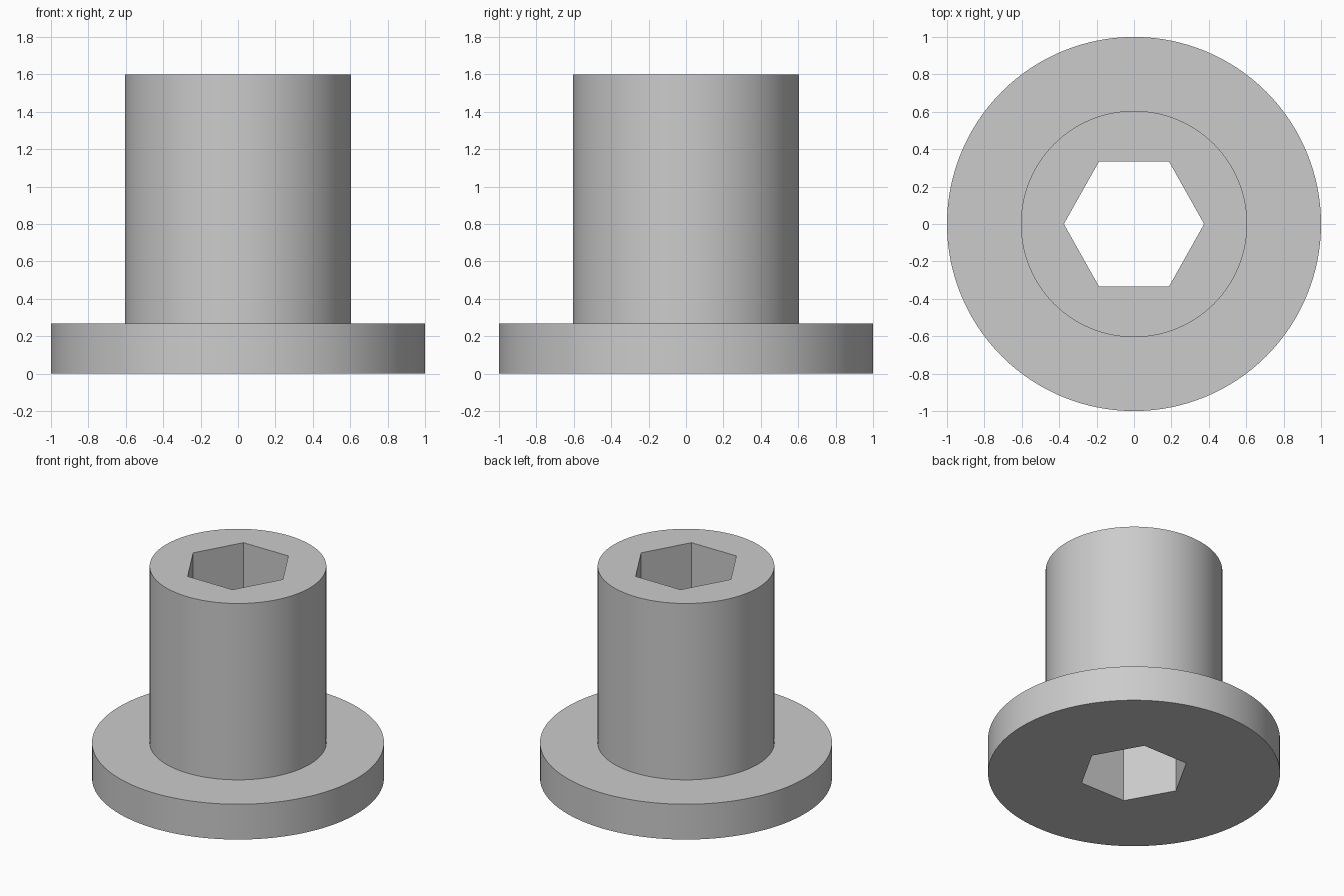
import bpy
import bmesh
import math

cube = bpy.data.objects.get("Cube")
if cube:
    bpy.data.objects.remove(cube, do_unlink=True)

SEGMENTS = 128
HEIGHT = 1.6
FLANGE_HEIGHT = 0.267
FLANGE_RADIUS = 1.0
BARREL_RADIUS = 0.605

grey = bpy.data.materials.new("plain grey")
grey.use_nodes = True
colour = (0.6, 0.6, 0.6, 1)
grey.diffuse_color = colour
grey.node_tree.nodes["Principled BSDF"].inputs["Base Color"].default_value = colour


def make_object(name, bm):
    bmesh.ops.recalc_face_normals(bm, faces=bm.faces)
    mesh = bpy.data.meshes.new(name)
    bm.to_mesh(mesh)
    bm.free()
    mesh.materials.append(grey)
    obj = bpy.data.objects.new(name, mesh)
    bpy.context.collection.objects.link(obj)
    return obj


# Flanged barrel: one stepped profile turned about the z axis
profile = [(0, 0), (FLANGE_RADIUS, 0), (FLANGE_RADIUS, FLANGE_HEIGHT),
           (BARREL_RADIUS, FLANGE_HEIGHT), (BARREL_RADIUS, HEIGHT), (0, HEIGHT)]
bm = bmesh.new()
verts = [bm.verts.new((r, 0, z)) for r, z in profile]
edges = [bm.edges.new(pair) for pair in zip(verts, verts[1:])]
bmesh.ops.spin(bm, geom=verts + edges, cent=(0, 0, 0), axis=(0, 0, 1),
               angle=math.tau, steps=SEGMENTS, use_merge=True)
bmesh.ops.remove_doubles(bm, verts=bm.verts, dist=1e-5)
bmesh.ops.dissolve_limit(bm, angle_limit=0.01, verts=bm.verts, edges=bm.edges)
bushing = make_object("flanged_bushing", bm)

# Hexagonal through hole
bm = bmesh.new()
hexagon = [bm.verts.new((0.375 * math.cos(i * math.tau / 6),
                         0.385 * math.sin(i * math.tau / 6), -0.2))
           for i in range(6)]
base = bm.faces.new(hexagon)
side = bmesh.ops.extrude_face_region(bm, geom=[base])
top = [v for v in side["geom"] if isinstance(v, bmesh.types.BMVert)]
bmesh.ops.translate(bm, verts=top, vec=(0, 0, HEIGHT + 0.4))
cutter = make_object("hex_hole_cutter", bm)
cutter.hide_render = True

hole = bushing.modifiers.new("hex hole", "BOOLEAN")
hole.operation = "DIFFERENCE"
hole.solver = "EXACT"
hole.object = cutter

bpy.ops.object.select_all(action="DESELECT")
bushing.select_set(True)
bpy.context.view_layer.objects.active = bushing
bpy.ops.object.modifier_apply(modifier=hole.name)
bpy.data.objects.remove(cutter, do_unlink=True)

# Round walls smooth, rims and hexagon edges sharp
bpy.ops.object.shade_smooth_by_angle(angle=math.radians(30))
